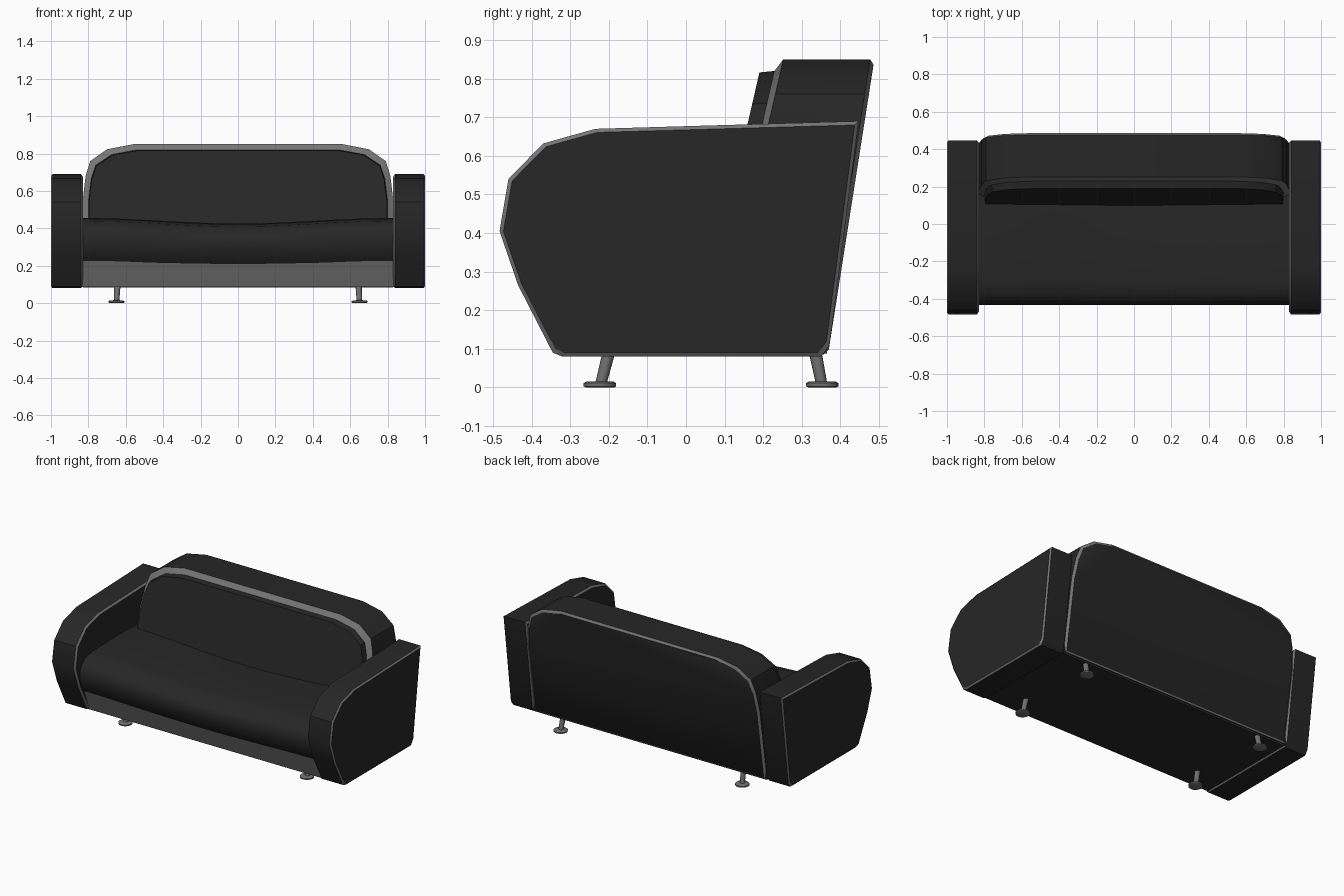
import bpy, bmesh, math
from mathutils import Vector

if "Cube" in bpy.data.objects:
    bpy.data.objects.remove(bpy.data.objects["Cube"], do_unlink=True)


def material(name, value, rough):
    m = bpy.data.materials.new(name)
    m.use_nodes = True
    col = (value, value, value, 1)
    m.diffuse_color = col
    bsdf = m.node_tree.nodes["Principled BSDF"]
    bsdf.inputs["Base Color"].default_value = col
    bsdf.inputs["Roughness"].default_value = rough
    return m


LEATHER = material("black leather", 0.02, 0.6)
PIPING = material("grey piping", 0.18, 0.6)
METAL = material("grey metal", 0.16, 0.5)


def loft(name, rings, mats, bands, angle=35):
    """Skin closed rings; bands gives the material slot between each pair."""
    bm = bmesh.new()
    loops = [[bm.verts.new(p) for p in ring] for ring in rings]
    n = len(loops[0])
    for a, b, slot in zip(loops, loops[1:], bands):
        for i in range(n):
            j = (i + 1) % n
            bm.faces.new((a[i], a[j], b[j], b[i])).material_index = slot
    bm.faces.new(loops[0])
    bm.faces.new(loops[-1])
    bmesh.ops.recalc_face_normals(bm, faces=bm.faces)
    mesh = bpy.data.meshes.new(name)
    bm.to_mesh(mesh)
    bm.free()
    for m in mats:
        mesh.materials.append(m)
    ob = bpy.data.objects.new(name, mesh)
    bpy.context.collection.objects.link(ob)
    bpy.ops.object.select_all(action="DESELECT")
    ob.select_set(True)
    bpy.context.view_layer.objects.active = ob
    bpy.ops.object.shade_smooth_by_angle(angle=math.radians(angle))
    return ob


def inset(points, d):
    """Shrink an outline by about d on every side."""
    lo = [min(p[k] for p in points) for k in (0, 1)]
    hi = [max(p[k] for p in points) for k in (0, 1)]
    return [tuple((lo[k] + hi[k]) / 2 + (p[k] - (lo[k] + hi[k]) / 2)
                  * (1 - 2 * d / (hi[k] - lo[k])) for k in (0, 1)) for p in points]


# Arms: side profile (y, z) with piped edges on both faces
arm = [(-0.345, 0.09), (-0.32, 0.08), (0.35, 0.08), (0.372, 0.11), (0.447, 0.69),
       (-0.235, 0.67), (-0.37, 0.632), (-0.46, 0.54), (-0.483, 0.405), (-0.435, 0.265)]
for side, label in ((1, "left"), (-1, "right")):
    rings = [[(side * x, y, z) for y, z in inset(arm, d)]
             for x, d in ((0.83, 0.012), (0.84, 0), (0.992, 0), (1.0, 0.01))]
    loft(label + "_arm", rings, [LEATHER, PIPING], (1, 0, 1), 30)

# Back: rounded outline (x, z), leaning front and rear planes
half = [(0.83, 0.085), (0.83, 0.55), (0.815, 0.68), (0.79, 0.76), (0.7, 0.823), (0.56, 0.85)]
outline = half + [(-x, z) for x, z in reversed(half)]


def lean(d, y_top, slope):
    return [(x, y_top + slope * (z - 0.85), z) for x, z in inset(outline, d)]


loft("backrest", [lean(0.034, 0.198, 0.23), lean(0.03, 0.236, 0.23), lean(0, 0.252, 0.23),
                  lean(0, 0.477, 0.157), lean(0.014, 0.488, 0.157)],
     [LEATHER, PIPING], (0, 1, 0, 1), 35)

# Seat cushion: rounded nose, sagging towards the middle
seat = [(0.2, 0.45), (-0.05, 0.456), (-0.3, 0.452), (-0.37, 0.44), (-0.415, 0.405),
        (-0.432, 0.36), (-0.43, 0.31), (-0.41, 0.255), (-0.385, 0.222), (0.2, 0.222)]
rings = []
for i in range(13):
    x = -0.835 + 1.67 * i / 12
    sag = math.cos(x / 0.835 * math.pi / 2) ** 2
    rings.append([(x, y, z - sag * (0.03 if z > 0.4 else 0.012)) for y, z in seat])
loft("seat_cushion", rings, [LEATHER], [0] * 12, 50)

# Base: dark underside with a grey slanted apron in front
base = [(0.365, 0.088), (0.365, 0.23), (-0.39, 0.23), (-0.335, 0.088)]
ob = loft("base", [[(x, y, z) for y, z in base] for x in (-0.835, 0.835)],
          [LEATHER, PIPING], [0])
for f in ob.data.polygons:
    if f.normal.y < -0.5:
        f.material_index = 1

# Legs: splayed tubes on round feet
for x in (-0.65, 0.65):
    for y, y_top, where in ((-0.223, -0.2, "front"), (0.353, 0.335, "rear")):
        rings = []
        for r, z in ((0.036, 0), (0.042, 0.003), (0.042, 0.011), (0.036, 0.015),
                     (0.015, 0.016), (0.017, 0.1)):
            yc = y if z < 0.016 else y + (y_top - y) * z / 0.09
            xc = x if z < 0.016 else x * (1 - 0.08 * z)
            rings.append([(xc + r * math.cos(t * math.pi / 8), yc + r * math.sin(t * math.pi / 8), z)
                          for t in range(16)])
        loft(("left_" if x > 0 else "right_") + where + "_leg", rings, [METAL], [0] * 5)
